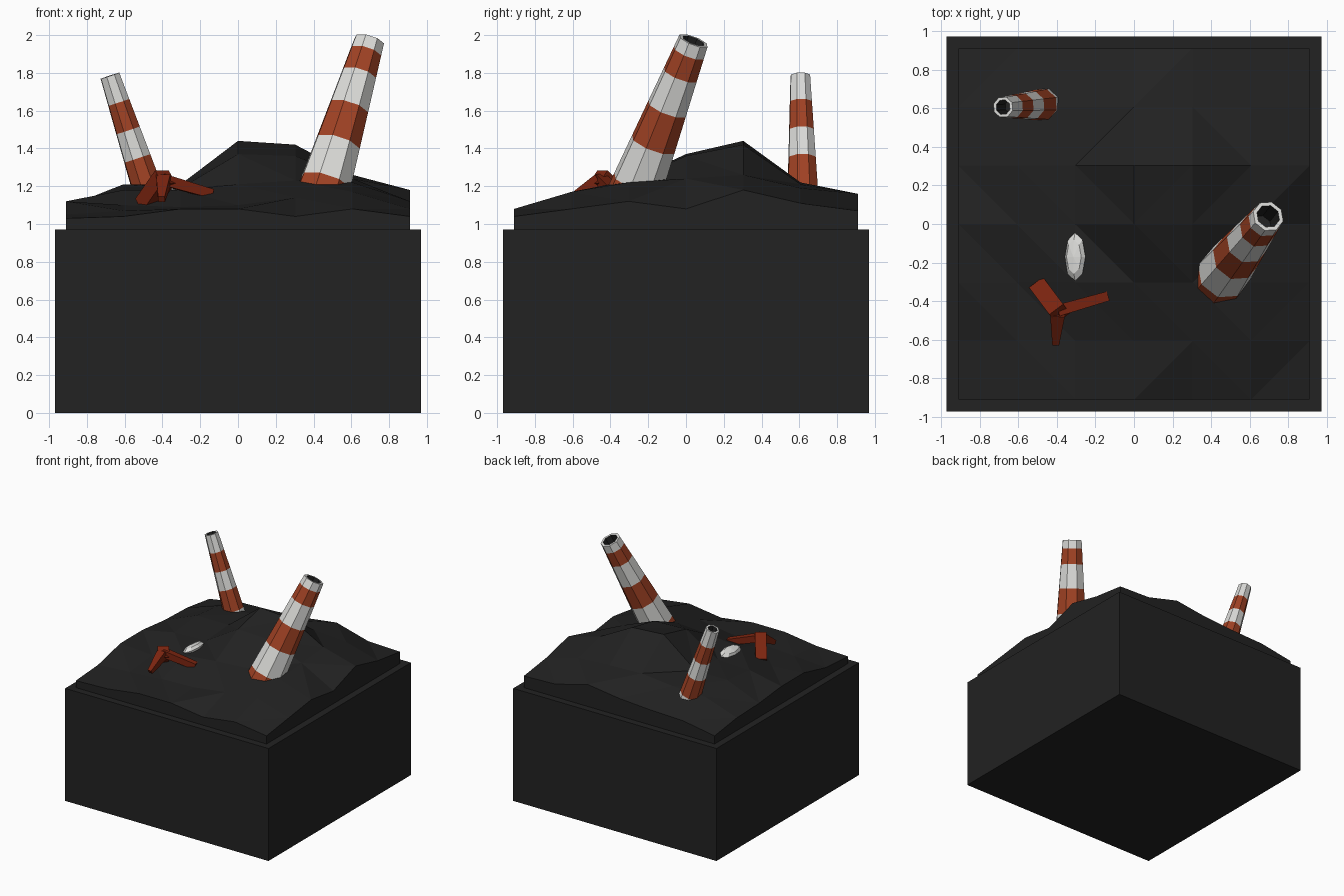
import bpy, bmesh, math
from mathutils import Vector

if "Cube" in bpy.data.objects:
    bpy.data.objects.remove(bpy.data.objects["Cube"])


def material(name, rgb):
    m = bpy.data.materials.new(name)
    m.diffuse_color = (*rgb, 1)
    m.use_nodes = True
    m.node_tree.nodes["Principled BSDF"].inputs["Base Color"].default_value = m.diffuse_color
    return m


BLACK = material("black rubble", (0.016, 0.016, 0.016))
WHITE = material("chimney white", (0.72, 0.72, 0.70))
ORANGE = material("chimney orange", (0.36, 0.055, 0.018))
RED = material("rust red", (0.20, 0.018, 0.005))


def finish(bm, name, mats):
    bmesh.ops.recalc_face_normals(bm, faces=bm.faces)
    me = bpy.data.meshes.new(name)
    bm.to_mesh(me)
    bm.free()
    for m in mats:
        me.materials.append(m)
    ob = bpy.data.objects.new(name, me)
    bpy.context.collection.objects.link(ob)
    return ob


def ring(bm, centre, axis, radius, sides):
    q = axis.to_track_quat('Z', 'Y')
    return [bm.verts.new(centre + q @ Vector((radius * math.cos(a), radius * math.sin(a), 0)))
            for a in [math.tau * (i + 0.5) / sides for i in range(sides)]]


def bridge(bm, a, b, index=0):
    n = len(a)
    for i in range(n):
        bm.faces.new((a[i], a[(i + 1) % n], b[(i + 1) % n], b[i])).material_index = index


# Hollow leaning chimney; breaks are band edges as fractions from top to base
def chimney(name, top, base, r_top, r_base, breaks, rim):
    top, base = Vector(top), Vector(base)
    axis = (top - base).normalized()
    bm = bmesh.new()
    rings = [ring(bm, top.lerp(base, t), axis, r_top + (r_base - r_top) * t, 8) for t in breaks]
    for i in range(len(rings) - 1):
        bridge(bm, rings[i], rings[i + 1], i % 2)
    bm.faces.new(rings[-1]).material_index = 1
    inner = ring(bm, top, axis, r_top - rim, 8)
    deep = ring(bm, top - axis * 0.15, axis, r_top - rim, 8)
    bridge(bm, rings[0], inner, 0)
    bridge(bm, inner, deep, 2)
    bm.faces.new(deep).material_index = 2
    return finish(bm, name, [WHITE, ORANGE, BLACK])


# Square beam between two points, with a size at each end
def beam(name, a, b, size_a, size_b):
    a, b = Vector(a), Vector(b)
    bm = bmesh.new()
    r1 = ring(bm, a, b - a, size_a / math.sqrt(2), 4)
    r2 = ring(bm, b, b - a, size_b / math.sqrt(2), 4)
    bridge(bm, r1, r2)
    bm.faces.new(r1)
    bm.faces.new(r2)
    return finish(bm, name, [RED])


# Square block
bm = bmesh.new()
bmesh.ops.create_cube(bm, size=1)
for v in bm.verts:
    v.co = Vector((v.co.x * 1.94, v.co.y * 1.94, (v.co.z + 0.5) * 0.97))
finish(bm, "base_block", [BLACK])

# Rubble mound: heights in hundredths, rows from front to back
HEIGHTS = [
    (103, 104, 108, 108, 104, 108, 104),
    (105, 107, 109, 110, 114, 117, 108),
    (112, 110, 118, 121, 123, 122, 112),
    (112, 118, 119, 137, 136, 124, 108),
    (109, 121, 121, 144, 142, 126, 118),
    (108, 118, 119, 122, 121, 119, 111),
    (104, 109, 110, 112, 116, 108, 107)]
bm = bmesh.new()
step, n = 0.91 / 3, 7
grid = [[bm.verts.new((-0.91 + i * step, -0.91 + j * step, HEIGHTS[j][i] / 100))
         for i in range(n)] for j in range(n)]
for j in range(n - 1):
    for i in range(n - 1):
        bm.faces.new((grid[j][i], grid[j][i + 1], grid[j + 1][i + 1], grid[j + 1][i]))
bmesh.ops.triangulate(bm, faces=bm.faces[:], quad_method='SHORT_EDGE')
border = (grid[0][:-1] + [r[-1] for r in grid[:-1]]
          + grid[-1][:0:-1] + [r[0] for r in grid[:0:-1]])
foot = [bm.verts.new((v.co.x, v.co.y, 0.96)) for v in border]
bridge(bm, border, foot)
bm.faces.new(foot)
finish(bm, "rubble_mound", [BLACK])

# Two leaning striped chimneys
chimney("large_chimney", (0.695, 0.04, 1.97), (0.42, -0.31, 1.07), 0.083, 0.152,
        (0, 0.07, 0.20, 0.40, 0.61, 0.84, 1), 0.021)
chimney("small_chimney", (-0.678, 0.605, 1.785), (-0.445, 0.62, 1.08), 0.055, 0.09,
        (0, 0.20, 0.41, 0.62, 0.86, 1), 0.016)

# Broken girder with three arms
beam("girder_stump", (-0.385, -0.465, 1.25), (-0.49, -0.325, 1.10), 0.09, 0.09)
beam("girder_arm", (-0.40, -0.45, 1.235), (-0.14, -0.375, 1.16), 0.06, 0.05)
beam("girder_spike", (-0.395, -0.46, 1.23), (-0.405, -0.62, 1.13), 0.075, 0.035)

# Pale slab half buried in the rubble
bm = bmesh.new()
bmesh.ops.create_uvsphere(bm, u_segments=8, v_segments=4, radius=1)
for v in bm.verts:
    v.co = Vector((v.co.x * 0.057, v.co.y * 0.125, v.co.z * 0.03))
slab = finish(bm, "buried_slab", [WHITE])
slab.location = (-0.305, -0.17, 1.195)
slab.rotation_euler = (0, math.radians(-18), 0)
